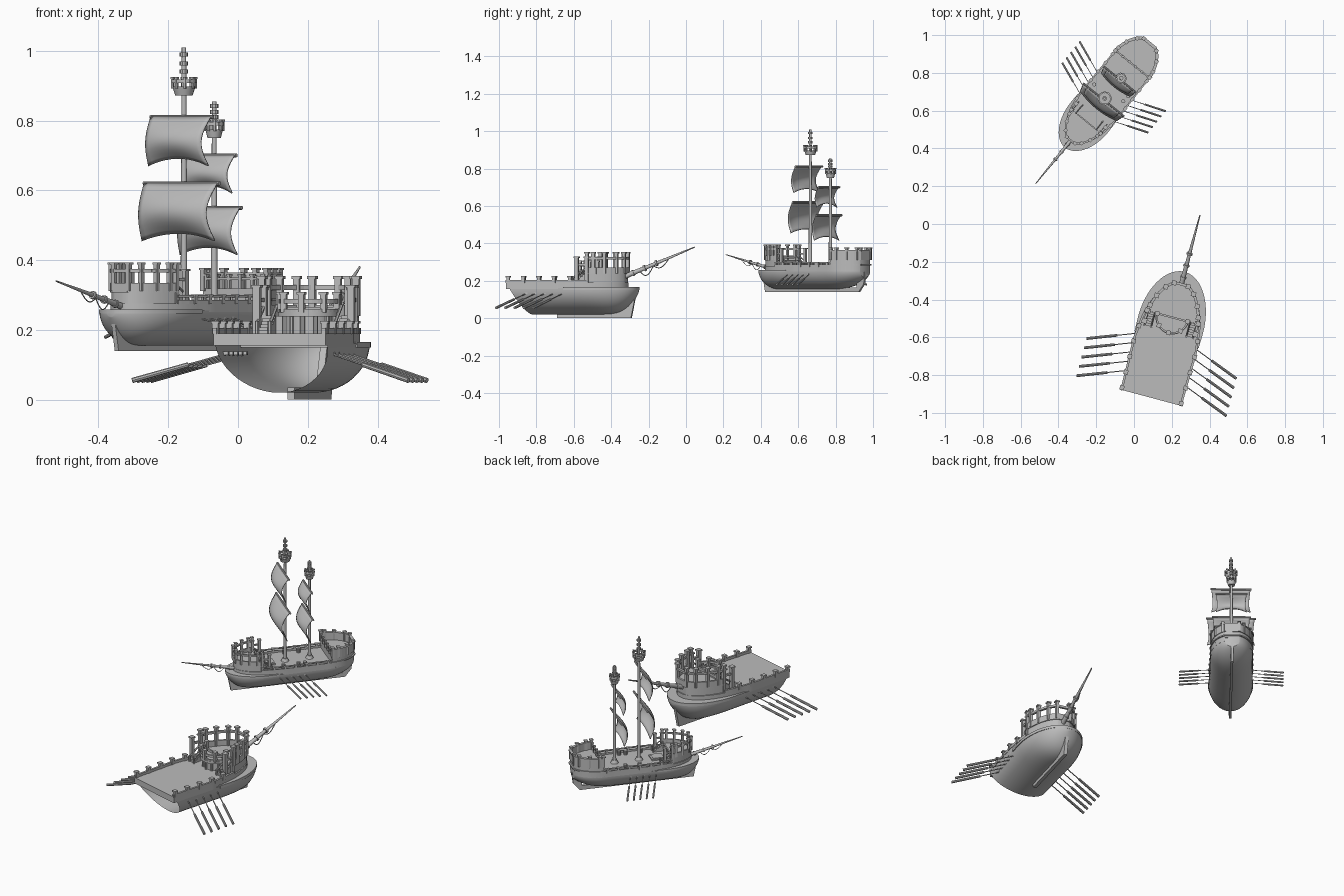
import bpy, bmesh, math
from mathutils import Matrix, Vector

if "Cube" in bpy.data.objects:
    bpy.data.objects.remove(bpy.data.objects["Cube"])

stone = bpy.data.materials.new("plain_grey")
stone.diffuse_color = (0.5, 0.5, 0.5, 1)
stone.use_nodes = True
stone.node_tree.nodes["Principled BSDF"].inputs["Base Color"].default_value = stone.diffuse_color
M = Matrix()
prefix = ""

def make(name, bm, recalc=True):
    if recalc:
        bmesh.ops.recalc_face_normals(bm, faces=bm.faces)
    me = bpy.data.meshes.new(prefix + name)
    bm.to_mesh(me); bm.free()
    me.materials.append(stone)
    o = bpy.data.objects.new(prefix + name, me)
    o.matrix_world = M
    bpy.context.collection.objects.link(o)
    return o

def box(bm, c, size, rz=0):
    bmesh.ops.create_cube(bm, size=1, matrix=Matrix.Translation(c) @ Matrix.Rotation(rz, 4, 'Z')
                          @ Matrix.Diagonal((*size, 1)))

def tube(bm, p, q, r1, r2, n=10):
    p, q = Vector(p), Vector(q)
    d = q - p
    m = Matrix.Translation((p + q) / 2) @ d.to_track_quat('Z', 'Y').to_matrix().to_4x4()
    bmesh.ops.create_cone(bm, cap_ends=True, segments=n, radius1=r1, radius2=r2, depth=d.length, matrix=m)

def prism(bm, a, b):
    # solid between two matching polygons
    va, vb = [bm.verts.new(p) for p in a], [bm.verts.new(p) for p in b]
    bm.faces.new(va); bm.faces.new(vb[::-1])
    for i in range(len(a)):
        j = (i + 1) % len(a)
        bm.faces.new((va[i], vb[i], vb[j], va[j]))

def slab(bm, pts, z0, z1):
    prism(bm, [(x, y, z0) for x, y in pts], [(x, y, z1) for x, y in pts])

def wall(bm, pts, z0, z1, t):
    for p, q in zip(pts, pts[1:]):
        dx, dy = q[0] - p[0], q[1] - p[1]
        box(bm, ((p[0] + q[0]) / 2, (p[1] + q[1]) / 2, (z0 + z1) / 2),
            (math.hypot(dx, dy) + t * .4, t, z1 - z0), math.atan2(dy, dx))

def posts(bm, pts, z0, z1, s):
    for x, y in pts:
        box(bm, (x, y, (z0 + z1) / 2), (s, s, z1 - z0))
        box(bm, (x, y, z1), (s * 1.4, s * 1.4, .008))

def side(f, x0, x1, n, s=1, k=1.0):
    return [(x, s * k * max(f(x), .002)) for x in
            (x0 + (x1 - x0) * (1 - math.cos(math.pi * i / n)) / 2 for i in range(n + 1))]

def loop(f, x0, x1, n, k=1.0):
    return side(f, x0, x1, n, 1, k) + side(f, x0, x1, n, -1, k)[::-1]

def arc(cx, r, a0, a1, n):
    return [(cx + r * math.cos(a0 + (a1 - a0) * i / n), r * math.sin(a0 + (a1 - a0) * i / n)) for i in range(n + 1)]

def root(v):
    return math.sqrt(max(0, 1 - v * v))

def outer(x):   # half width of the lower hull
    if x > .40: return .174 * root((x - .40) / .29)
    if x < -.08: return .166 * root((-.08 - x) / .24)
    return .166 + .008 * max(0, x) / .40

def inner(x):   # half width of the upper works, set in at the bow
    return .167 * root((x - .30) / .33) if x > .30 else outer(x)

def bottom(x):
    if x > .45: return .02 + .12 * ((x - .45) / .24) ** 4
    if x < .05: return .02 + .09 * ((.05 - x) / .36) ** 3
    return .02

def ship(name, origin, heading, scale, full, sprit):
    global M, prefix
    prefix = name + "_"
    M = Matrix.Translation(origin) @ Matrix.Rotation(math.radians(heading), 4, 'Z') @ Matrix.Scale(scale, 4)
    x_aft = -.305 if full else 0

    # lower hull, lofted from rounded sections
    bm = bmesh.new()
    rings = []
    for x, w in side(outer, x_aft, .688, 40):
        b, ring = bottom(x), []
        for i in range(25):
            c, s = math.cos(math.pi * i / 24), math.sin(math.pi * i / 24)
            ring.append(bm.verts.new((x, w * math.copysign(abs(c) ** 1.05, c), .162 - (.162 - b) * s)))
        rings.append(ring)
    for r, q in zip(rings, rings[1:]):
        for i in range(25):
            j = (i + 1) % 25
            bm.faces.new((r[i], r[j], q[j], q[i]))
    bm.faces.new(rings[0]); bm.faces.new(rings[-1])
    bmesh.ops.recalc_face_normals(bm, faces=bm.faces)
    if not full:   # sloping open cut at the back
        bmesh.ops.bisect_plane(bm, geom=bm.verts[:] + bm.edges[:] + bm.faces[:], plane_co=(.001, 0, .19),
                               plane_no=(.17, 0, .1), clear_inner=True)
    make("hull", bm, False)

    # bow ledge lip and side strake
    bm = bmesh.new()
    slab(bm, loop(outer, .32, .689, 24, 1.02), .150, .166)
    make("bow_ledge", bm)

    # keel and stem plate
    bm = bmesh.new()
    k = -.25 if full else .24
    prof = [(k, 0), (.65, 0), (.68, .15), (.60, .15), (.55, .035), (k, .035)]
    prism(bm, [(x, -.01, z) for x, z in prof], [(x, .01, z) for x, z in prof])
    if full:
        prof = [(-.25, 0), (-.23, 0), (-.23, .15), (-.31, .15), (-.30, .06)]
        prism(bm, [(x, -.01, z) for x, z in prof], [(x, .01, z) for x, z in prof])
    make("keel", bm)

    # upper hull and main deck
    bm = bmesh.new()
    slab(bm, loop(inner, x_aft, .628, 40), .155, .19)
    make("deck", bm)

    # side rails with posts
    bm = bmesh.new()
    for s in (1, -1):
        p = side(inner, -.105 if full else 0, .44, 10, s, .975)
        wall(bm, p, .188, .205, .012)
        ends = [.012 + .085 * i - (.085 if full else 0) for i in range(6 if full else 5)]
        posts(bm, [(x, s * .975 * inner(x)) for x in ends], .188, .222, .017)
        if full:
            wall(bm, p, .215, .225, .012)
    make("side_rail", bm)

    # forecastle with bulwark, rail and posts
    bm = bmesh.new()
    slab(bm, loop(inner, .44, .622, 20, .94), .185, .24)
    fore = loop(inner, .44, .622, 14, .93)
    wall(bm, fore, .235, .272, .012)
    wall(bm, fore[2:-2], .315, .328, .014)
    posts(bm, fore[1::3], .24, .35, .018)
    for s in (1, -1):
        posts(bm, [(.44, s * .135), (.385, s * .14)], .19, .325, .02)
        wall(bm, [(.385, s * .14), (.44, s * .135)], .28, .292, .012)
    wall(bm, [(.44, .075), (.44, -.075)], .25, .265, .01)
    make("forecastle", bm)

    # stairs up to the forecastle on both sides
    bm = bmesh.new()
    for s in (1, -1):
        for i in range(6):
            h = .0085 * (i + 1)
            box(bm, (.37 + .0125 * i, s * .115, .19 + h / 2), (.0125, .035, h))
        for y in (.096, .134):
            tube(bm, (.36, s * y, .215), (.44, s * y, .27), .005, .005, 6)
            tube(bm, (.362, s * y, .19), (.362, s * y, .225), .006, .006, 6)
    make("stairs", bm)

    if not full:   # round balcony with arched bays
        bm = bmesh.new()
        rim = arc(.44, .083, math.pi / 2, math.pi * 1.5, 16)
        slab(bm, arc(.44, .07, math.pi / 2, math.pi * 1.5, 16), .188, .24)
        slab(bm, arc(.44, .09, math.pi / 2, math.pi * 1.5, 16), .238, .252)
        wall(bm, rim, .275, .288, .01)
        wall(bm, rim, .252, .26, .01)
        posts(bm, rim[::4], .25, .305, .017)
        for x, y in arc(.44, .073, math.pi / 2, math.pi * 1.5, 6):
            tube(bm, (x, y, .19), (x, y, .24), .007, .007, 8)
        make("balcony", bm)

    # bowsprit and hanging rope
    bm = bmesh.new()
    a, b = Vector(sprit[0]), Vector(sprit[1])
    tube(bm, a, b, .015, .003, 12)
    for k in (.2, .35, .5):
        p = a.lerp(b, k)
        tube(bm, p, a.lerp(b, k + .02), .017, .016, 12)
    make("bowsprit", bm)
    bm = bmesh.new()
    rope = []
    for k0, k1, sag in ((.3, .47, .035), (.47, .66, .025)):
        for i in range(9):
            p = a.lerp(b, k0 + (k1 - k0) * i / 8)
            p.z -= .008 + sag * math.sin(math.pi * i / 8)
            rope.append(p)
    for p, q in zip(rope, rope[1:]):
        if (q - p).length > 1e-4:
            tube(bm, p, q, .0025, .0025, 6)
    make("rope", bm)

    # five oars on each side
    bm = bmesh.new()
    for s in (1, -1):
        for i in range(5):
            p = Vector((.315 - .051 * i, s * .15, .133))
            q = p + Vector((-.1, s * .26, -.078))
            tube(bm, p, p.lerp(q, .5), .003, .003, 6)
            tube(bm, p.lerp(q, .42), q, .007, .0075, 8)
            box(bm, p + Vector((0, s * .008, 0)), (.016, .016, .01))
    make("oars", bm)

def mast(name, x, top, nest, r_nest, sails):
    # heights are given in world units and converted to ship units
    Z = lambda z: (z - .14) / .714
    bm = bmesh.new()
    tube(bm, (x, 0, .18), (x, 0, Z(top)), .014, .009, 12)
    tube(bm, (x, 0, .19), (x, 0, .215), .03, .02, 12)
    for k in (.25, .5, .78):
        z = Z(nest + .045 + (top - nest - .045) * k)
        tube(bm, (x, 0, z - .008), (x, 0, z + .008), .017, .017, 10)
    for z, h, *_ in sails:
        tube(bm, (x + .014, -h / .714, Z(z)), (x + .014, h / .714, Z(z)), .008, .008, 8)
    make(name, bm)
    # lookout basket
    bm = bmesh.new()
    tube(bm, (x, 0, Z(nest)), (x, 0, Z(nest + .025)), r_nest * .75, r_nest, 16)
    ring = arc(0, r_nest * .97, 0, 2 * math.pi, 16)
    ring = [(x + p, q) for p, q in ring]
    wall(bm, ring, Z(nest + .036), Z(nest + .046), .01)
    posts(bm, ring[:-1:2], Z(nest + .02), Z(nest + .05), .009)
    make(name + "_lookout", bm)
    # billowing square sails
    for n, (z, h, drop, belly) in enumerate(sails):
        bm = bmesh.new()
        bmesh.ops.create_grid(bm, x_segments=14, y_segments=12, size=1)
        for v in bm.verts:
            s, t = v.co.x, (1 - v.co.y) / 2
            v.co = (x + .02 + belly * math.sin(math.pi * t) * (1 - .35 * s * s) + .015 * t,
                    s * h / .714 * (.96 - .07 * math.sin(math.pi * t)),
                    Z(z - drop * t + .022 * t * t * (1 - s * s)))
        o = make(f"{name}_sail_{n + 1}", bm)
        m = o.modifiers.new("thickness", 'SOLIDIFY')
        m.thickness, m.offset = .006, 0

# near vessel, cut off behind its main deck
ship("near_ship", (.09, -.92, 0), 75, 1, False, ((.57, 0, .205), (1.0, 0, .38)))

# far vessel, complete with stern and masts
ang = math.radians(231)
ship("far_ship", (-.155 - .158 * math.cos(ang), .665 - .158 * math.sin(ang), .14), 231, .714, True,
     ((.56, 0, .165), (1.036, 0, .28)))
mast("main_mast", .221, 1.01, .872, .047, [(.62, .14, .165, .07), (.81, .115, .14, .06)])
mast("mizzen_mast", .028, .855, .75, .036, [(.55, .11, .135, .055), (.70, .09, .108, .045)])

# raised stern deck with bulwark
bm = bmesh.new()
slab(bm, loop(outer, -.306, -.105, 20), .185, .25)
stern = side(outer, -.306, -.105, 12, 1, .98)[::-1] + side(outer, -.306, -.105, 12, -1, .98)
wall(bm, stern, .24, .305, .014)
wall(bm, stern, .305, .315, .022)
wall(bm, stern, .20, .21, .022)
posts(bm, stern[1::3], .24, .328, .02)
wall(bm, [(-.105, .16), (-.105, -.16)], .285, .295, .012)
posts(bm, [(-.105, y) for y in (-.15, -.09, -.03, .03, .09, .15)], .25, .305, .014)
make("stern_deck", bm)

# hatch, barrels and crates on the waist
bm = bmesh.new()
box(bm, (.36, 0, .194), (.10, .10, .012))
box(bm, (.36, 0, .198), (.075, .075, .012))
make("hatch", bm)
bm = bmesh.new()
for x, y in ((.15, .12), (.19, -.125), (.08, -.12), (.27, .125), (.10, .125)):
    tube(bm, (x, y, .19), (x, y, .225), .015, .015, 10)
make("barrels", bm)

bpy.ops.object.select_all(action='SELECT')
bpy.context.view_layer.objects.active = bpy.context.scene.objects[0]
bpy.ops.object.shade_smooth_by_angle(angle=math.radians(35))
